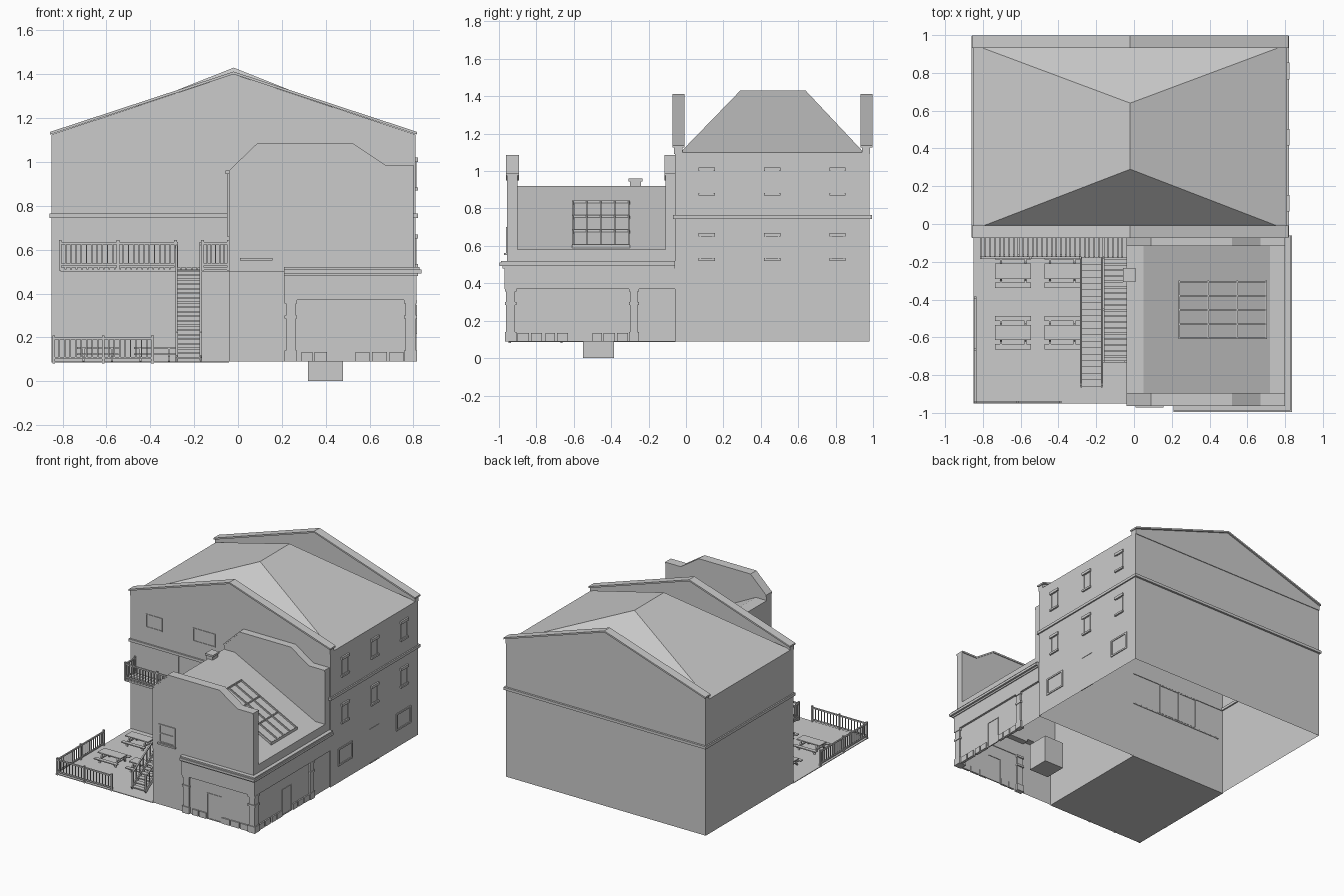
import bpy, bmesh, math
from mathutils import Vector, Matrix

if "Cube" in bpy.data.objects:
    bpy.data.objects.remove(bpy.data.objects["Cube"])

mat = bpy.data.materials.new("plain_grey")
mat.use_nodes = True
GREY = (0.6, 0.6, 0.6, 1)
mat.diffuse_color = GREY
mat.node_tree.nodes["Principled BSDF"].inputs["Base Color"].default_value = GREY


class Part:
    """Collects simple shapes into one named object."""
    def __init__(self, name):
        self.name, self.bm = name, bmesh.new()

    def box(self, x0, x1, y0, y1, z0, z1):
        m = Matrix.Translation(((x0 + x1) / 2, (y0 + y1) / 2, (z0 + z1) / 2))
        bmesh.ops.create_cube(self.bm, size=1, matrix=m @ Matrix.Diagonal((x1 - x0, y1 - y0, z1 - z0, 1)))
        return self

    def beam(self, a, b, w, t=None):
        a, b = Vector(a), Vector(b)
        d = b - a
        rot = d.to_track_quat('X', 'Z').to_matrix().to_4x4()
        m = Matrix.Translation((a + b) / 2) @ rot @ Matrix.Diagonal((d.length, w, t or w, 1))
        bmesh.ops.create_cube(self.bm, size=1, matrix=m)
        return self

    def prism(self, pts, lo, hi, axis='y', open_bottom=False):
        """Extrudes an outline of (x, z) along y, or of (y, z) along x."""
        def ring(v):
            return [self.bm.verts.new((p, v, z) if axis == 'y' else (v, p, z)) for p, z in pts]
        a, b = ring(lo), ring(hi)
        faces = [self.bm.faces.new(a), self.bm.faces.new(b[::-1])]
        zmin = min(z for _, z in pts)
        for i in range(len(pts)):
            j = (i + 1) % len(pts)
            if open_bottom and pts[i][1] == zmin == pts[j][1]:
                continue
            faces.append(self.bm.faces.new((a[j], a[i], b[i], b[j])))
        bmesh.ops.recalc_face_normals(self.bm, faces=faces)
        return self

    def fence(self, a, b, h, n, posts=2):
        """Two rails with upright bars, level or sloping."""
        a, b = Vector(a), Vector(b)
        up = Vector((0, 0, 1))
        for f in (0.14, 0.95):
            self.beam(a + up * h * f, b + up * h * f, 0.01)
        for i in range(n + 1):
            p = a.lerp(b, i / n)
            self.box(p.x - .003, p.x + .003, p.y - .003, p.y + .003, p.z + h * .1, p.z + h * .95)
        for i in range(posts):
            p = a.lerp(b, i / (posts - 1))
            self.box(p.x - .006, p.x + .006, p.y - .006, p.y + .006, p.z - .01, p.z + h * 1.08)
        return self

    def done(self):
        me = bpy.data.meshes.new(self.name)
        self.bm.to_mesh(me)
        self.bm.free()
        me.materials.append(mat)
        bpy.context.collection.objects.link(bpy.data.objects.new(self.name, me))


def frame_side(part, y0, y1, z0, z1, x, t=.01, d=.006):
    for b in ((y0, y0 + t, z0, z1), (y1 - t, y1, z0, z1), (y0, y1, z0, z0 + t), (y0, y1, z1 - t, z1)):
        part.box(x - d, x + d, *b)


def frame_front(part, x0, x1, z0, z1, y, t=.01, d=.006):
    for b in ((x0, x0 + t, z0, z1), (x1 - t, x1, z0, z1)):
        part.box(b[0], b[1], y - d, y + d, b[2], b[3])
    for b in ((z0, z0 + t), (z1 - t, z1)):
        part.box(x0, x1, y - d, y + d, *b)


G, L, R = .09, -.85, .81      # ground level, left and right walls
MID = (L + R) / 2

# Main house: open shell of walls
house = Part("house_walls")
house.prism([(L, G), (L, 1.1), (R, 1.1), (R, G)], -.06, .98, open_bottom=True)
house.done()

# Hipped roof
roof = Part("hipped_roof")
c = [roof.bm.verts.new(p) for p in ((L, -.03, 1.1), (R, -.03, 1.1), (R, .95, 1.1), (L, .95, 1.1),
                                    (MID, .29, 1.43), (MID, .64, 1.43))]
for f in ((0, 1, 4), (1, 2, 5, 4), (2, 3, 5), (3, 0, 4, 5)):
    roof.bm.faces.new([c[i] for i in f])
roof.done()

# Gable parapets with copings
for name, y0, y1 in (("front_gable", -.065, -.02), ("back_gable", .94, .985)):
    g = Part(name)
    g.prism([(L, 1.09), (L, 1.125), (MID, 1.4), (R, 1.125), (R, 1.09)], y0, y1)
    g.prism([(L - .007, 1.125), (L - .007, 1.137), (MID, 1.412), (R + .007, 1.137),
             (R + .007, 1.125), (MID, 1.4)], y0 - .008, y1 + .012)
    g.done()

# String course around the house
s = Part("string_course")
s.box(L - .01, -.03, -.072, -.055, .745, .765).box(L - .01, R + .01, .975, .995, .745, .765)
for x in (L, R):
    s.box(x - .01, x + .01, -.07, .99, .745, .765)
s.done()

# Side windows and door
w = Part("side_windows")
for yc in (.11, .46, .81):
    for z in (.53, .88):
        frame_side(w, yc - .037, yc + .037, z, z + .125, R, .006, .004)
        w.box(R - .01, R + .012, yc - .044, yc + .044, z + .12, z + .14)
        w.box(R - .01, R + .012, yc - .044, yc + .044, z - .01, z + .004)
for y0 in (.03, .72):
    frame_side(w, y0, y0 + .17, .215, .345, R, .012)
frame_side(w, .4, .52, G, .35, R, .006, .003)
w.done()

# Front windows and balcony doors
w = Part("front_windows")
for x0, x1 in ((-.72, -.585), (-.33, -.145)):
    frame_front(w, x0, x1, .885, .985, -.06, .006, .004)
for x0, x1 in ((-.61, -.455), (-.455, -.28)):
    frame_front(w, x0, x1, .52, .745, -.06, .006, .004)
w.done()

# Annex: shell with a lean-to roof
annex = Part("annex_walls")
annex.prism([(-.04, G), (-.04, .92), (.05, .92), (.72, .58), (.8, .58), (.8, G)], -.95, -.055,
            open_bottom=True)
annex.done()

# Shaped parapets at both ends of the annex
edge = [(-.04, .95), (.09, 1.075), (.52, 1.075), (.67, .975), (.8, .975)]
for name, y0, y1 in (("annex_front_parapet", -.957, -.9), ("annex_back_parapet", -.11, -.055)):
    p = Part(name)
    p.prism([(-.04, .5)] + edge + [(.8, .5)], y0, y1)
    p.prism([(x, z) for x, z in edge] + [(x, z + .012) for x, z in edge[::-1]], y0 - .006, y1 + .006)
    p.done()

# Skylight on the sloping roof
def slope(x):
    return .92 - (x - .05) * .34 / .67

sky = Part("skylight")
sky.beam((.24, -.455, slope(.24) + .004), (.7, -.455, slope(.7) + .004), .29, .008)
for i in range(5):
    y = -.605 + i * .075
    sky.beam((.24, y, slope(.24) + .008), (.7, y, slope(.7) + .008), .008, .02)
for i in range(4):
    x = .24 + i * .153
    sky.beam((x, -.61, slope(x) + .008), (x, -.3, slope(x) + .008), .008, .02)
sky.done()

# Chimney
Part("chimney").box(-.05, .0, -.3, -.24, .66, .945).box(-.057, .007, -.308, -.232, .945, .96).done()

# Upper window of the annex
w = Part("annex_window")
frame_front(w, .015, .15, .56, .70, -.957, .01)
w.box(.015, .15, -.962, -.955, .625, .635).box(.008, .157, -.972, -.95, .55, .562)
w.done()

# Shop fascia and cornice wrapping the corner
f = Part("shop_fascia")
f.box(.21, .815, -.97, -.945, .37, .48).box(.79, .815, -.97, -.06, .37, .48)
for d, z0, z1 in ((.012, .48, .492), (.026, .492, .51), (.018, .51, .52)):
    f.box(.21, .81 + d, -.97 - d, -.9, z0, z1).box(.74, .81 + d, -.97 - d, -.06, z0, z1)
f.done()

# Pilasters with capitals and base blocks
p = Part("pilasters")
for x0, x1, y0, y1 in ((.22, .265, -.962, -.94), (.765, .812, -.962, -.915), (.79, .812, -.3, -.26)):
    p.box(x0, x1, y0, y1, G, .37)
    p.box(x0 - .008, x1 + .005, y0 - .006, y1 + .008, .285, .3)
    p.box(x0 - .008, x1 + .005, y0 - .006, y1 + .008, .355, .37)
    p.box(x0 - .008, x1 + .005, y0 - .006, y1 + .008, G, .14)
p.done()

# Plinth stones, leaving the doorways clear
p = Part("plinth_stones")
for x0, x1 in ((.29, .34), (.35, .405), (.535, .6), (.61, .68), (.69, .755)):
    p.box(x0, x1, -.96, -.945, G, .133)
for y0, y1 in ((-.9, -.84), (-.83, -.77), (-.75, -.7), (-.69, -.63), (-.5, -.45), (-.44, -.38), (-.37, -.31)):
    p.box(.79, .81, y0, y1, G, .133)
p.done()

# Shop doors
d = Part("shop_doors")
frame_front(d, .41, .53, G, .285, -.95, .006, .004)
frame_side(d, -.62, -.51, G, .285, .8, .006, .004)
d.done()

# Cellar pit below the annex
Part("cellar_pit").box(.32, .48, -.55, -.385, 0, .2).done()

# Patio slab and fence
Part("patio").box(L, -.04, -.95, -.055, .085, G).done()
f = Part("patio_fence")
f.fence((-.84, -.942, G), (-.39, -.942, G), .11, 18, 3)
f.fence((-.84, -.942, G), (-.84, -.39, G), .11, 22, 3)
f.done()

# Balcony and walkway of planks
b = Part("balcony_deck")
for i in range(31):
    x = -.81 + i * .025
    b.box(x, x + .022, -.18, -.055, .508, .518)
b.box(-.81, -.04, -.18, -.17, .5, .51)
for i in range(18):
    y = -.73 + i * .0305
    b.box(-.165, -.04, y, y + .026, .508, .518)
b.box(-.165, -.157, -.73, -.18, .5, .51)
b.done()
r = Part("balcony_railings")
r.fence((-.81, -.178, .515), (-.285, -.178, .515), .12, 22, 3)
r.fence((-.81, -.178, .515), (-.81, -.065, .515), .12, 5)
r.fence((-.16, -.728, .515), (-.045, -.728, .515), .12, 6)
r.fence((-.162, -.728, .515), (-.162, -.18, .515), .12, 22, 3)
r.done()

# Stair from the patio to the balcony
st = Part("stair")
N = 20
for i in range(N):
    y, z = -.86 + .68 * i / N, G + .42 * (i + 1) / N
    st.box(-.278, -.172, y, y + .036, z - .008, z)
for x in (-.28, -.17):
    st.beam((x, -.86, G + .01), (x, -.18, .505), .008, .025)
    st.fence((x, -.85, G + .015), (x, -.18, .515), .11, 16)
st.done()

# Picnic tables with benches
t = Part("picnic_tables")
for xc in (-.64, -.38):
    for yc in (-.575, -.25):
        t.box(xc - .095, xc + .095, yc - .04, yc + .04, .148, .156)
        for s in (-1, 1):
            t.box(xc - .095, xc + .095, yc + s * .075 - .014, yc + s * .075 + .014, .12, .127)
            x = xc + s * .065
            t.box(x - .005, x + .005, yc - .08, yc + .08, .112, .12)
            for k in (-1, 1):
                t.beam((x, yc + k * .06, G), (x, yc + k * .025, .15), .01)
t.done()
